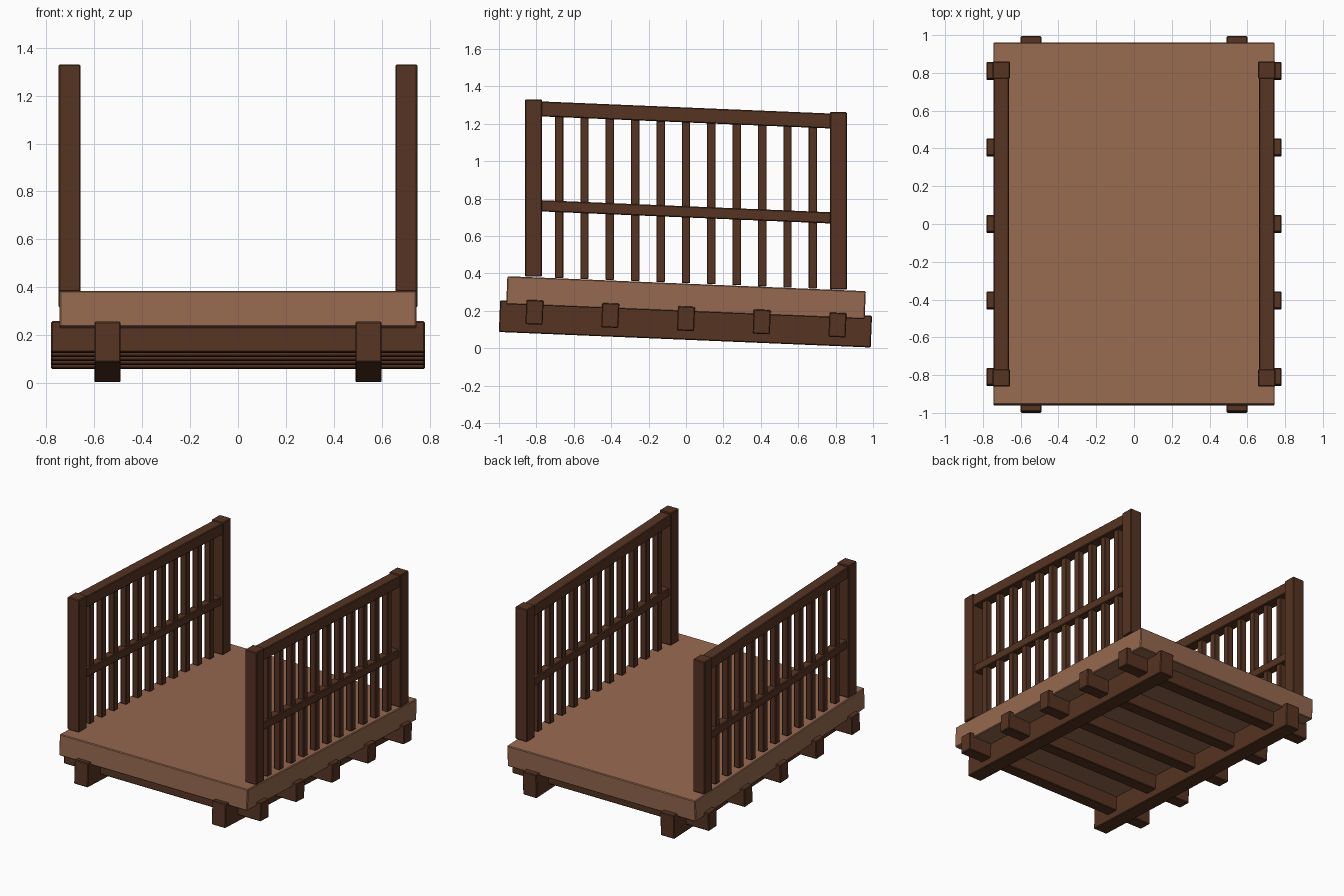
import bpy, math

cube = bpy.data.objects.get("Cube")
if cube:
    bpy.data.objects.remove(cube, do_unlink=True)

SLOPE = 0.0417              # the whole bridge falls gently towards the back
TILT = -math.atan(SLOPE)


def make_material(name, rgb):
    mat = bpy.data.materials.new(name)
    mat.use_nodes = True
    mat.diffuse_color = (*rgb, 1)
    mat.node_tree.nodes["Principled BSDF"].inputs["Base Color"].default_value = (*rgb, 1)
    return mat


light_wood = make_material("light_wood", (0.305, 0.141, 0.080))
dark_wood = make_material("dark_wood", (0.093, 0.034, 0.016))


def timber(name, centre, size, mat=dark_wood, tilt=0.0, bevel=0.005):
    """A squared timber with lightly chamfered edges; z is given at mid-span."""
    x, y, z = centre
    bpy.ops.mesh.primitive_cube_add(size=1, location=(x, y, z - SLOPE * y))
    ob = bpy.context.object
    ob.name = name
    ob.scale = size
    bpy.ops.object.transform_apply(location=False, rotation=False, scale=True)
    ob.rotation_euler.x = tilt
    ob.data.materials.append(mat)
    mod = ob.modifiers.new("chamfer", "BEVEL")
    mod.width = bevel
    mod.segments = 1
    return ob


# Deck
timber("deck", (0, 0, 0.27), (1.49, 1.918, 0.15), light_wood, TILT)

# Joists running across under the deck
for i in range(5):
    timber(f"cross_joist_{i + 1}", (0, (i - 2) * 0.405, 0.158),
           (1.56, 0.092, 0.13), tilt=TILT)

for side, s in (("left", 1), ("right", -1)):
    x = s * 0.703
    # Long bearer under the joists
    timber(f"{side}_bearer", (s * 0.545, -0.003, 0.13), (0.11, 1.99, 0.17), tilt=TILT)
    # Upright end posts
    for end, y in (("front", -0.815), ("back", 0.815)):
        timber(f"{side}_{end}_post", (x, y, 0.822), (0.092, 0.092, 0.948))
    # Sloping rails
    timber(f"{side}_top_rail", (x, 0, 1.247), (0.08, 1.57, 0.08), tilt=TILT)
    timber(f"{side}_middle_rail", (x, 0, 0.729), (0.06, 1.57, 0.06), tilt=TILT)
    # Upright balusters
    for i in range(11):
        timber(f"{side}_baluster_{i + 1}", (x, (i - 5) * 0.1357, 0.783),
               (0.045, 0.045, 0.87), bevel=0.003)
